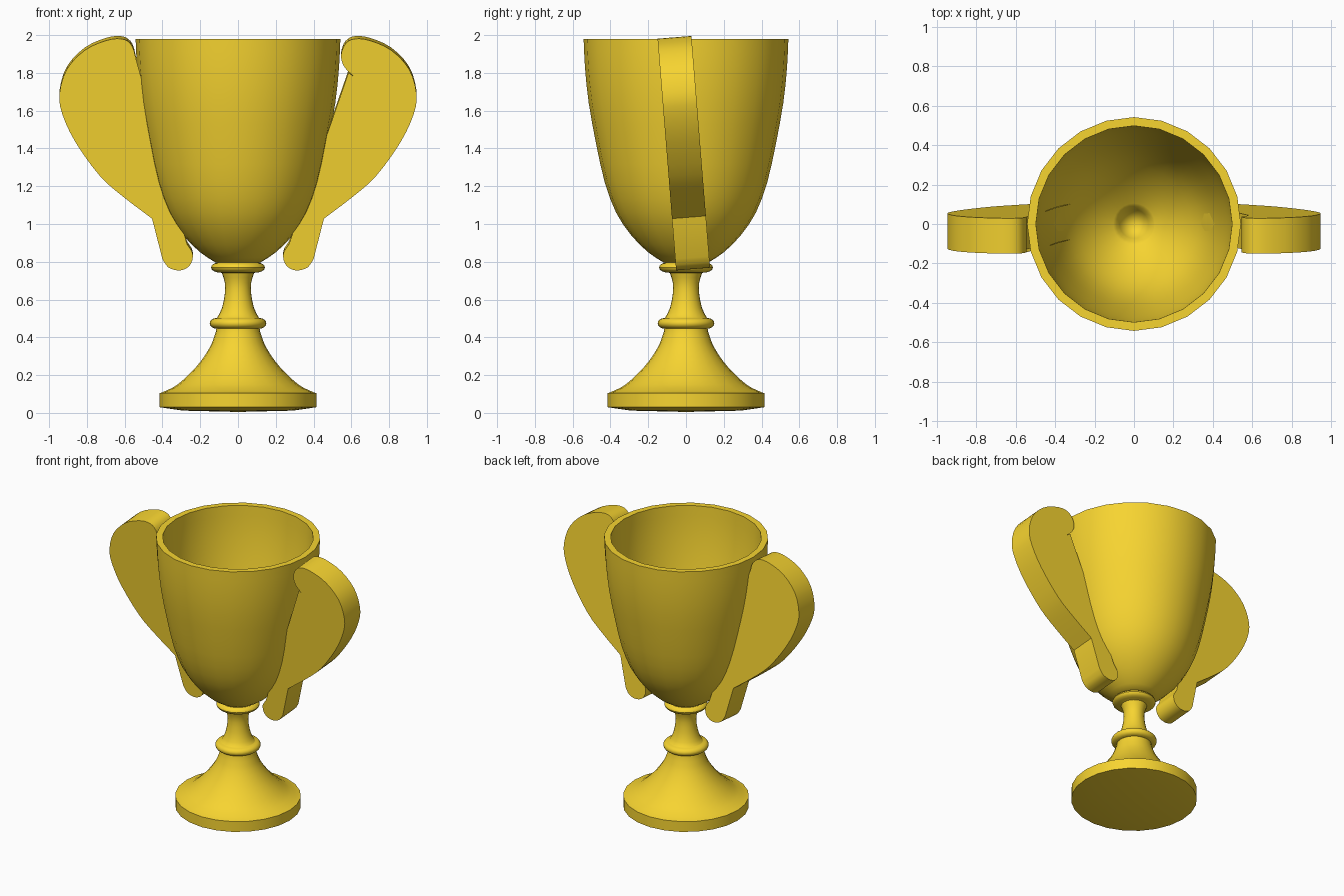
import bpy, bmesh, math
from mathutils import Vector, Matrix

if "Cube" in bpy.data.objects:
    bpy.data.objects.remove(bpy.data.objects["Cube"])

gold = bpy.data.materials.new("gold")
gold.diffuse_color = (0.93, 0.66, 0.03, 1)
gold.use_nodes = True
gold.node_tree.nodes["Principled BSDF"].inputs["Base Color"].default_value = gold.diffuse_color


def smooth(pts, n=4):
    """Catmull-Rom curve through the points."""
    p = [Vector(q) for q in pts]
    p = [2 * p[0] - p[1]] + p + [2 * p[-1] - p[-2]]
    out = []
    for a, b, c, d in zip(p, p[1:], p[2:], p[3:]):
        for k in range(n):
            t = k / n
            out.append(0.5 * (2 * b + (c - a) * t + (2 * a - 5 * b + 4 * c - d) * t * t
                              + (3 * b - a - 3 * c + d) * t ** 3))
    return [tuple(v) for v in out] + [tuple(pts[-1])]


def finish(bm, name, angle):
    bmesh.ops.recalc_face_normals(bm, faces=bm.faces)
    me = bpy.data.meshes.new(name)
    bm.to_mesh(me)
    bm.free()
    ob = bpy.data.objects.new(name, me)
    bpy.context.collection.objects.link(ob)
    me.materials.append(gold)
    bpy.ops.object.select_all(action='DESELECT')
    bpy.context.view_layer.objects.active = ob
    ob.select_set(True)
    bpy.ops.object.shade_smooth_by_angle(angle=math.radians(angle))
    return ob


def lathe(name, profile, sides=24):
    """Revolve an (r, z) profile whose two ends lie on the axis."""
    bm = bmesh.new()
    rings = [[bm.verts.new((r * math.cos(math.tau * i / sides),
                            r * math.sin(math.tau * i / sides), z))
              for i in range(sides)] for r, z in profile[1:-1]]
    for lo, hi in zip(rings, rings[1:]):
        for i in range(sides):
            j = (i + 1) % sides
            bm.faces.new((lo[i], lo[j], hi[j], hi[i]))
    for (r, z), ring in ((profile[0], rings[0]), (profile[-1], rings[-1])):
        tip = bm.verts.new((0, 0, z))
        for i in range(sides):
            bm.faces.new((tip, ring[i], ring[(i + 1) % sides]))
    return finish(bm, name, 40)


def bead(r, z, width, height, n=8):
    """Half-round moulding in the profile."""
    return [(r + width * math.sin(math.pi * k / n),
             z - height * math.cos(math.pi * k / n)) for k in range(n + 1)]


# Cup: foot, stem with two beads, bowl outside, rim, bowl inside
foot = [(0, 0.005), (0.29, 0.012), (0.415, 0.03), (0.415, 0.105)]
flare = smooth([(0.405, 0.107), (0.32, 0.15), (0.22, 0.245), (0.15, 0.345), (0.117, 0.43)], 3)
neck = smooth([(0.11, 0.505), (0.085, 0.555), (0.07, 0.63), (0.07, 0.69), (0.085, 0.74)], 2)
bowl = smooth([(0.12, 0.797), (0.2, 0.85), (0.29, 0.94), (0.37, 1.06), (0.43, 1.22),
               (0.475, 1.42), (0.515, 1.64), (0.535, 1.83), (0.542, 1.98)], 2)
inside = smooth([(0.498, 1.98), (0.492, 1.83), (0.472, 1.64), (0.435, 1.42), (0.39, 1.23),
                 (0.33, 1.08), (0.25, 0.965), (0.17, 0.885), (0.105, 0.835)], 2)
pit = [(0.09, 0.825), (0.073, 0.78), (0, 0.7)]
lathe("cup", foot + flare + bead(0.115, 0.474, 0.035, 0.028) + neck
      + bead(0.09, 0.77, 0.053, 0.028) + bowl + inside + pit)

# Handles: thick solid plates with scroll ends, leaning slightly forward
outer = smooth([(0.455, 1.035), (0.60, 1.145), (0.73, 1.26), (0.86, 1.44), (0.93, 1.59),
                (0.945, 1.70), (0.905, 1.83), (0.81, 1.93), (0.70, 1.98), (0.62, 1.99),
                (0.57, 1.965), (0.546, 1.905), (0.56, 1.845), (0.61, 1.792)], 3)
lower = smooth([(0.27, 0.90), (0.24, 0.85), (0.247, 0.80), (0.275, 0.77), (0.32, 0.76),
                (0.37, 0.777), (0.40, 0.82)], 3)
outline = outer + [(0.585, 1.81)] + lower
lean = Matrix.Translation((0, 0, 1.23)) @ Matrix.Rotation(0.08, 4, 'X') @ Matrix.Translation((0, 0, -1.23))

for side, name in ((1, "right_handle"), (-1, "left_handle")):
    bm = bmesh.new()
    front = [bm.verts.new(lean @ Vector((side * x, -0.09, z))) for x, z in outline]
    back = [bm.verts.new(lean @ Vector((side * x, 0.09, z))) for x, z in outline]
    caps = [bm.faces.new(front), bm.faces.new(back)]
    for i in range(len(front)):
        j = (i + 1) % len(front)
        bm.faces.new((front[i], front[j], back[j], back[i]))
    bmesh.ops.triangulate(bm, faces=caps)
    finish(bm, name, 35)
